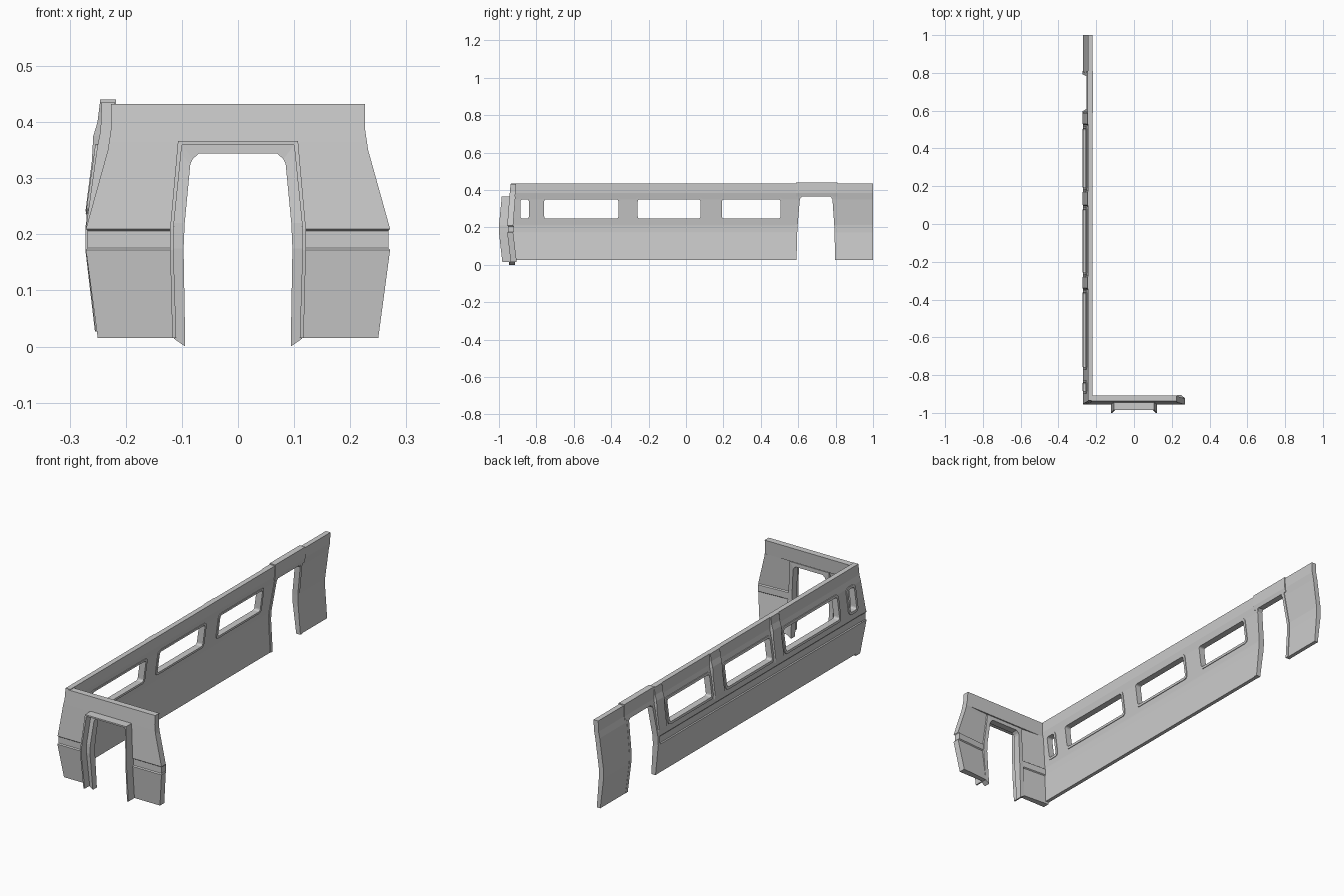
import bpy, bmesh, math

if "Cube" in bpy.data.objects:
    bpy.data.objects.remove(bpy.data.objects["Cube"])


def interp(table, z):
    """Piecewise linear lookup in a list of (z, value)."""
    if z <= table[0][0]:
        return table[0][1]
    for (z0, a), (z1, b) in zip(table, table[1:]):
        if z <= z1:
            return a + (b - a) * (z - z0) / (z1 - z0)
    return table[-1][1]


def loft(name, sections, closed=False):
    """Skin a chain of equal-sized point loops; cap the ends unless closed."""
    bm = bmesh.new()
    rings = [[bm.verts.new(p) for p in s] for s in sections]
    n = len(rings[0])
    pairs = list(zip(rings, rings[1:] + rings[:1]))
    for a, b in (pairs if closed else pairs[:-1]):
        for i in range(n):
            j = (i + 1) % n
            bm.faces.new((a[i], a[j], b[j], b[i]))
    if not closed:
        bm.faces.new(rings[0])
        bm.faces.new(rings[-1])
    bmesh.ops.recalc_face_normals(bm, faces=bm.faces)
    me = bpy.data.meshes.new(name)
    bm.to_mesh(me)
    bm.free()
    ob = bpy.data.objects.new(name, me)
    bpy.context.collection.objects.link(ob)
    return ob


def flip(section):
    return [(-x, y, z) for x, y, z in section]


def rounded(y0, y1, z0, z1, r, steps=3):
    """Rounded rectangle in the y-z plane."""
    pts = []
    for cy, cz, a0 in ((y1 - r, z1 - r, 0), (y0 + r, z1 - r, 90),
                       (y0 + r, z0 + r, 180), (y1 - r, z0 + r, 270)):
        for k in range(steps + 1):
            a = math.radians(a0 + 90 * k / steps)
            pts.append((cy + r * math.cos(a), cz + r * math.sin(a)))
    return pts


# Wall profiles: height against offset
SIDE_OUT = [(.027, -.254), (.172, -.271), (.176, -.267), (.207, -.267),
            (.212, -.271), (.355, -.251), (.385, -.245), (.435, -.243)]
SIDE_IN = [(.027, -.236), (.175, -.247), (.21, -.247), (.35, -.228),
           (.385, -.221), (.435, -.219)]
END_FRONT = [(.015, -.937), (.172, -.956), (.176, -.951), (.206, -.951),
             (.21, -.956), (.365, -.944), (.432, -.938)]
END_EDGE = [(.015, .25), (.172, .271), (.176, .268), (.206, .268),
            (.21, .271), (.35, .232), (.39, .226), (.432, .226)]
DOOR_EDGE = [(.015, .112), (.176, .117), (.21, .117), (.365, .104)]


def side_wall(name, heights, y_start, y_end, out=SIDE_OUT):
    secs = []
    for z in heights:
        xo, xi = interp(out, z), interp(SIDE_IN, z)
        a, b = interp(y_start, z), interp(y_end, z)
        secs.append([(xo, a, z), (xi, a, z), (xi, b, z), (xo, b, z)])
    return loft(name, secs)


# Long side wall, rear section and door header
door_near = [(.027, .588), (.19, .592), (.367, .607), (.368, .6)]
door_far = [(.027, .8), (.19, .797), (.367, .785), (.368, .79)]
front_end = [(z, y + .003) for z, y in END_FRONT]
levels = [.027, .172, .176, .207, .212, .35, .355, .367, .368, .385, .435]
plain = [p for p in SIDE_OUT if p[0] not in (.176, .207)]
wall = side_wall("side_wall", levels, front_end, door_near)
side_wall("rear_side_wall", [.027, .172, .212, .35, .355, .367, .368, .385, .435],
          door_far, [(0, 1.0)], plain)
loft("side_door_header", [[(-.251, y, .365), (-.222, y, .365), (-.217, y, .385),
                           (-.217, y, .44), (-.246, y, .44), (-.247, y, .385)]
                          for y in (.587, .81)])

# Chamfers in the upper corners of the side doorway
for y, d in ((.604, 1), (.788, -1)):
    loft("side_door_corner", [[(x, y, .37), (x, y + d * .02, .37), (x, y, .345)]
                              for x in (-.25, -.225)])

# Jamb strips along the side doorway
for edge, d in ((door_near, 1), (door_far, -1)):
    secs = []
    for z in (.027, .172, .212, .35, .367):
        y = interp(edge, z)
        xo, xi = interp(plain, z) - .001, interp(SIDE_IN, z) + .003
        secs.append([(xo, y - d * .012, z), (xi, y - d * .012, z),
                     (xi, y + d * .003, z), (xo, y + d * .003, z)])
    loft("side_door_jamb", secs)

# Windows: cut the wall, then fit a raised frame
for y0, y1 in ((-.885, -.84), (-.758, -.362), (-.258, .078), (.192, .505)):
    hole = rounded(y0 - .004, y1 + .004, .244, .354, .014)
    cutter = loft("window_cutter", [[(x, y, z) for y, z in hole] for x in (-.4, -.1)])
    cutter.hide_render = True
    mod = wall.modifiers.new("window", 'BOOLEAN')
    mod.operation = 'DIFFERENCE'
    mod.solver = 'EXACT'
    mod.object = cutter
    bpy.context.view_layer.objects.active = wall
    bpy.ops.object.modifier_apply(modifier=mod.name)
    bpy.data.objects.remove(cutter)
    inner = rounded(y0, y1, .248, .35, .01)
    outer = rounded(y0 - .012, y1 + .012, .237, .361, .018)
    secs = []
    for (yi, zi), (yo, zo) in zip(inner, outer):
        secs.append([(interp(SIDE_OUT, zi) - .004, yi, zi),
                     (interp(SIDE_OUT, zo) - .004, yo, zo),
                     (interp(SIDE_IN, zo) + .003, yo, zo),
                     (interp(SIDE_IN, zi) + .003, yi, zi)])
    loft("window_frame", secs, closed=True)

# Raised pillars between the windows
for y0, y1 in ((-.35, -.27), (.09, .18), (.52, .597)):
    secs = []
    for z, bump in ((.225, 0), (.243, .005), (.33, .006), (.375, .011), (.4, .006), (.435, .003)):
        x = interp(SIDE_OUT, z)
        secs.append([(x + .004, y0, z), (x + .004, y1, z),
                     (x - bump, y1 - .01, z), (x - bump, y0 + .01, z)])
    loft("window_pillar", secs)


# End wall: two side panels and a header above the doorway
def end_section(z, x_in):
    yf, xo = interp(END_FRONT, z), interp(END_EDGE, z)
    return [(x_in, yf, z), (xo, yf, z), (xo, yf + .032, z), (x_in, yf + .022, z)]


panel = [end_section(z, interp(DOOR_EDGE, z))
         for z in (.015, .172, .176, .206, .21, .35, .365)]
loft("end_wall_right", panel)
loft("end_wall_left", [flip(s) for s in panel])
header = []
for z in (.365, .39, .432):
    yf, xo = interp(END_FRONT, z), interp(END_EDGE, z)
    header.append([(-xo, yf, z), (xo, yf, z), (xo, yf + .03, z), (-xo, yf + .03, z)])
loft("end_wall_header", header)


# Doorway parts: (outer x, outer z, inner x, inner z, front y, back y), right half
def arch(name, stations):
    half = [[(xo, yf, zo), (xi, yf, zi), (xi, yb, zi), (xo, yb, zo)]
            for xo, zo, xi, zi, yf, yb in stations]
    loft(name, half + [flip(s) for s in reversed(half)])


arch("end_door_hood", [(.117, .015, .11, .015, -.982, -.92),
                       (.121, .172, .115, .172, -1.0, -.935),
                       (.121, .21, .115, .21, -1.0, -.935),
                       (.107, .366, .1, .359, -.985, -.925)])
arch("end_door_lining", [(.114, .014, .094, .0, -.945, -.915),
                         (.118, .175, .097, .175, -.962, -.925),
                         (.114, .22, .095, .22, -.962, -.925),
                         (.103, .345, .085, .325, -.95, -.917),
                         (.102, .362, .081, .334, -.949, -.916),
                         (.07, .362, .07, .344, -.949, -.916)])
